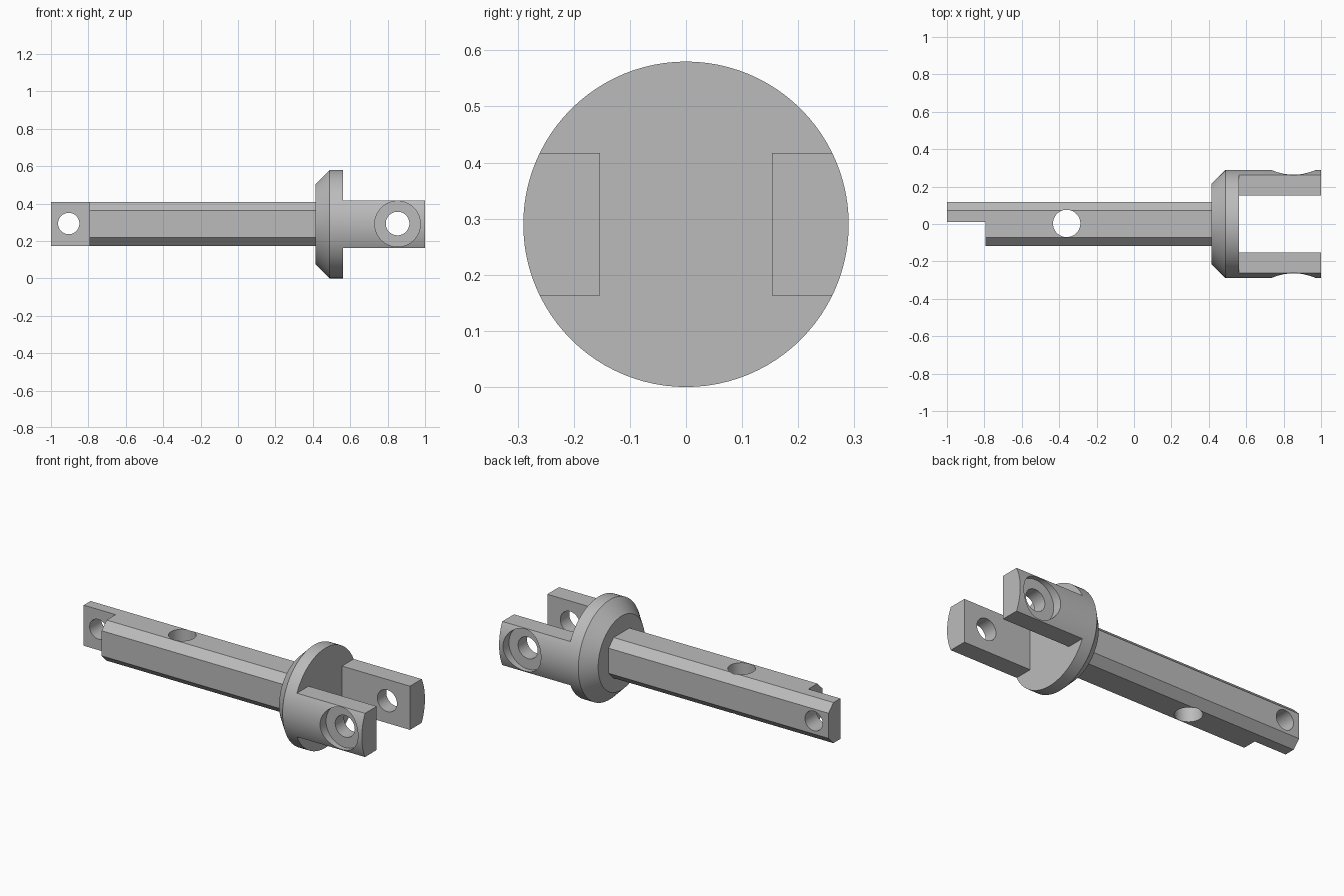
import bpy, bmesh
from math import sin, cos, asin, pi, radians
from mathutils import Matrix, Vector

if "Cube" in bpy.data.objects:
    bpy.data.objects.remove(bpy.data.objects["Cube"])

AXIS_Z = 0.29      # height of the long axis
RADIUS = 0.29      # collar and fork outer radius

steel = bpy.data.materials.new("grey steel")
steel.use_nodes = True
grey = (0.5, 0.5, 0.5, 1)
steel.diffuse_color = grey
steel.node_tree.nodes["Principled BSDF"].inputs["Base Color"].default_value = grey


def make_object(name, bm):
    bmesh.ops.recalc_face_normals(bm, faces=bm.faces)
    mesh = bpy.data.meshes.new(name)
    bm.to_mesh(mesh)
    bm.free()
    mesh.materials.append(steel)
    obj = bpy.data.objects.new(name, mesh)
    bpy.context.collection.objects.link(obj)
    return obj


def extrude_x(name, profile, x0, x1):
    """Extrude a (y, z) profile, measured from the axis, along x."""
    bm = bmesh.new()
    face = bm.faces.new([bm.verts.new((x0, y, AXIS_Z + z)) for y, z in profile])
    ext = bmesh.ops.extrude_face_region(bm, geom=[face])
    moved = [v for v in ext["geom"] if isinstance(v, bmesh.types.BMVert)]
    bmesh.ops.translate(bm, verts=moved, vec=(x1 - x0, 0, 0))
    return make_object(name, bm)


def cylinder(name, centre, radius, depth, axis):
    bm = bmesh.new()
    turn = Vector((0, 0, 1)).rotation_difference(Vector(axis)).to_matrix().to_4x4()
    bmesh.ops.create_cone(bm, cap_ends=True, segments=64, radius1=radius,
                          radius2=radius, depth=depth,
                          matrix=Matrix.Translation(centre) @ turn)
    return make_object(name, bm)


def cut(obj, cutter):
    cutter.hide_render = True
    mod = obj.modifiers.new("cut", "BOOLEAN")
    mod.operation, mod.solver, mod.object = "DIFFERENCE", "EXACT", cutter
    bpy.context.view_layer.objects.active = obj
    bpy.ops.object.modifier_apply(modifier=mod.name)
    bpy.data.objects.remove(cutter)


def smooth(obj):
    bpy.ops.object.select_all(action="DESELECT")
    obj.select_set(True)
    bpy.context.view_layer.objects.active = obj
    bpy.ops.object.shade_smooth_by_angle(angle=radians(25))


# Shaft: square bar with chamfered corners
h, f = 0.118, 0.073
shaft = extrude_x("shaft", [(h, f), (f, h), (-f, h), (-h, f),
                            (-h, -f), (-f, -h), (f, -h), (h, -f)], -1, 0.42)

# Half-lap tongue and the two cross holes
cut(shaft, extrude_x("lap_cutter", [(-0.3, -0.3), (0.01, -0.3),
                                    (0.01, 0.3), (-0.3, 0.3)], -1.2, -0.795))
cut(shaft, cylinder("tongue_hole_cutter", (-0.905, 0, AXIS_Z + 0.003), 0.057, 1, (0, 1, 0)))
cut(shaft, cylinder("shaft_hole_cutter", (-0.36, 0.003, AXIS_Z), 0.073, 1, (0, 0, 1)))
smooth(shaft)

# Collar: disc with a bevelled back edge
bm = bmesh.new()
rings = []
for x, r in [(0.415, 0.215), (0.49, RADIUS), (0.562, RADIUS)]:
    rings.append([bm.verts.new((x, r * cos(a), AXIS_Z + r * sin(a)))
                  for a in (2 * pi * i / 96 for i in range(96))])
for lower, upper in zip(rings, rings[1:]):
    for i in range(96):
        j = (i + 1) % 96
        bm.faces.new((lower[i], lower[j], upper[j], upper[i]))
bm.faces.new(rings[0])
bm.faces.new(rings[-1])
smooth(make_object("collar", bm))

# Fork arms: flat inside, round outside, with counterbored pin holes
half = 0.127
sweep = asin(half / RADIUS)
for side, name in ((1, "left_fork_arm"), (-1, "right_fork_arm")):
    arc = [-sweep + 2 * sweep * i / 20 for i in range(21)]
    profile = [(side * 0.153, -half)]
    profile += [(side * RADIUS * cos(a), RADIUS * sin(a)) for a in arc]
    profile += [(side * 0.153, half)]
    arm = extrude_x(name, profile, 0.561, 1)
    cut(arm, cylinder("pin_cutter", (0.853, side * 0.2, AXIS_Z + 0.003), 0.063, 0.4, (0, 1, 0)))
    cut(arm, cylinder("counterbore_cutter", (0.853, side * 0.335, AXIS_Z + 0.001),
                      0.122, 0.2, (0, 1, 0)))
    smooth(arm)
